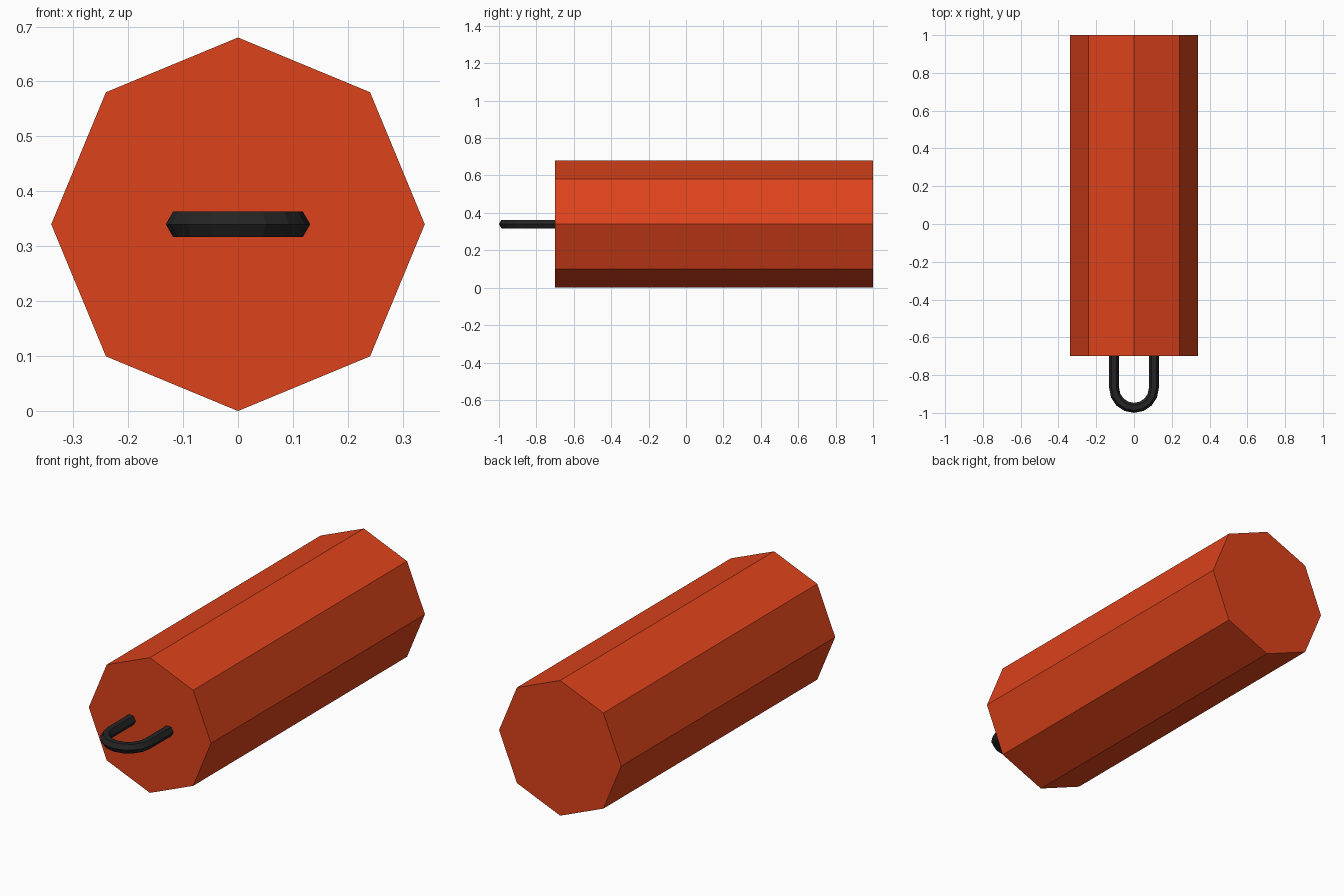
import bpy, bmesh
from math import sin, cos, pi
from mathutils import Vector

if "Cube" in bpy.data.objects:
    bpy.data.objects.remove(bpy.data.objects["Cube"])

R = 0.34            # body radius, also its centre height
TUBE = 0.0265       # handle tube radius
BEND = 0.105        # handle bend radius


def material(name, color):
    m = bpy.data.materials.new(name)
    m.diffuse_color = (*color, 1)
    m.use_nodes = True
    m.node_tree.nodes["Principled BSDF"].inputs["Base Color"].default_value = m.diffuse_color
    return m


def sweep(name, rings, mat):
    """Skin a list of equal rings and cap both ends."""
    bm = bmesh.new()
    loops = [[bm.verts.new(p) for p in ring] for ring in rings]
    n = len(loops[0])
    for a, b in zip(loops, loops[1:]):
        for i in range(n):
            j = (i + 1) % n
            bm.faces.new((a[i], a[j], b[j], b[i]))
    bm.faces.new(loops[0])
    bm.faces.new(loops[-1])
    bmesh.ops.recalc_face_normals(bm, faces=bm.faces)
    mesh = bpy.data.meshes.new(name)
    bm.to_mesh(mesh)
    bm.free()
    mesh.materials.append(mat)
    obj = bpy.data.objects.new(name, mesh)
    bpy.context.collection.objects.link(obj)
    return obj


# Octagonal body with a corner pointing straight up
body_rings = [[(R * cos(i * pi / 4), y, R + R * sin(i * pi / 4)) for i in range(8)]
              for y in (-0.70, 1.0)]
sweep("body", body_rings, material("orange_red", (0.72, 0.055, 0.011)))

# U-shaped loop handle: two straight legs joined by a half-circle bend
bend_y = -1.0 + TUBE + BEND
path = [(Vector((-BEND, -0.695, R)), Vector((-1, 0, 0)))]
for k in range(9):
    a = pi + k * pi / 8
    out = Vector((cos(a), sin(a), 0))
    path.append((Vector((0, bend_y, R)) + BEND * out, out))
path.append((Vector((BEND, -0.695, R)), Vector((1, 0, 0))))

up = Vector((0, 0, 1))
handle_rings = [[c + TUBE * (cos(i * pi / 3) * out + sin(i * pi / 3) * up) for i in range(6)]
                for c, out in path]
sweep("loop_handle", handle_rings, material("black", (0.018, 0.018, 0.018)))
